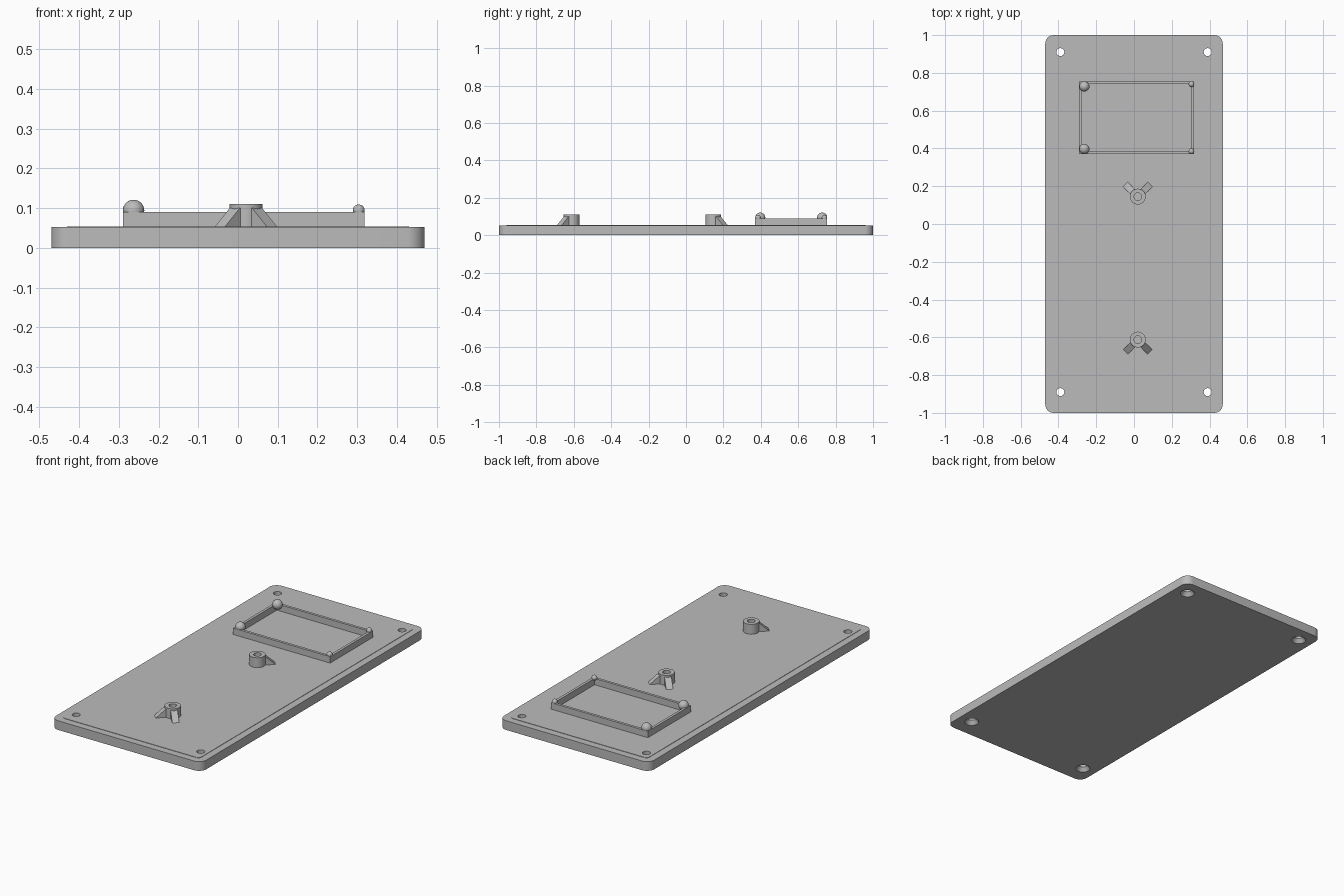
import bpy, bmesh, math
from mathutils import Matrix

if "Cube" in bpy.data.objects:
    bpy.data.objects.remove(bpy.data.objects["Cube"])

grey = bpy.data.materials.new("plain grey")
grey.use_nodes = True
grey.diffuse_color = (0.5, 0.5, 0.5, 1)
grey.node_tree.nodes["Principled BSDF"].inputs["Base Color"].default_value = (0.5, 0.5, 0.5, 1)

TOP = 0.054


def finish(name, bm, smooth=False):
    bmesh.ops.recalc_face_normals(bm, faces=bm.faces[:])
    mesh = bpy.data.meshes.new(name)
    bm.to_mesh(mesh)
    bm.free()
    mesh.materials.append(grey)
    ob = bpy.data.objects.new(name, mesh)
    bpy.context.collection.objects.link(ob)
    if smooth:
        smooth_off_edges(ob)
    return ob


def smooth_off_edges(ob):
    bpy.ops.object.select_all(action='DESELECT')
    ob.select_set(True)
    bpy.context.view_layer.objects.active = ob
    bpy.ops.object.shade_smooth_by_angle(angle=math.radians(35))


def rounded_slab(name, half_x, half_y, radius, z0, z1):
    """Upright prism with rounded corners."""
    bm = bmesh.new()
    ring = []
    for quarter, (sx, sy) in enumerate([(1, 1), (-1, 1), (-1, -1), (1, -1)]):
        for i in range(9):
            a = math.pi / 2 * (quarter + i / 8)
            ring.append(bm.verts.new((sx * (half_x - radius) + radius * math.cos(a),
                                      sy * (half_y - radius) + radius * math.sin(a), z0)))
    face = bm.faces.new(ring)
    up = bmesh.ops.extrude_face_region(bm, geom=[face])["geom"]
    bmesh.ops.translate(bm, vec=(0, 0, z1 - z0),
                        verts=[v for v in up if isinstance(v, bmesh.types.BMVert)])
    return finish(name, bm)


def lathe(name, profile, x, y, sides=32, closed=True):
    """Turn a closed (radius, z) profile around an upright axis."""
    bm = bmesh.new()
    rings = [[bm.verts.new((x + r * math.cos(t), y + r * math.sin(t), z)) for r, z in profile]
             for t in (2 * math.pi * k / sides for k in range(sides))]
    n = len(profile)
    for k in range(sides):
        a, b = rings[k], rings[(k + 1) % sides]
        for j in range(n if closed else n - 1):
            bm.faces.new((a[j], b[j], b[(j + 1) % n], a[(j + 1) % n]))
    if not closed:
        bm.faces.new([r[0] for r in rings])
        bm.faces.new([r[-1] for r in rings])
    return finish(name, bm, True)


def cut(ob, cutters):
    """Subtract every cutter and bake the result."""
    for c in cutters:
        mod = ob.modifiers.new("hole", 'BOOLEAN')
        mod.operation = 'DIFFERENCE'
        mod.solver = 'EXACT'
        mod.object = c
    deps = bpy.context.evaluated_depsgraph_get()
    mesh = bpy.data.meshes.new_from_object(ob.evaluated_get(deps))
    ob.modifiers.clear()
    ob.data = mesh
    smooth_off_edges(ob)


# Base plate with a barely raised panel and four countersunk screw holes
base = rounded_slab("base_plate", 0.47, 1.0, 0.045, 0, TOP - 0.002)
panel = rounded_slab("raised_panel", 0.43, 0.96, 0.02, TOP - 0.002, TOP)
bits = [lathe("screw_hole_cutter",
              [(0.042, -0.01), (0.038, 0), (0.021, 0.022), (0.021, 0.1)],
              x, y, closed=False)
        for x in (-0.39, 0.39) for y in (-0.89, 0.91)]
cut(base, bits)
cut(panel, bits)
for c in bits:
    bpy.data.objects.remove(c)

# Rectangular display frame
X0, X1, Y0, Y1, WALL, FRAME_TOP = -0.29, 0.318, 0.37, 0.755, 0.015, 0.09
bm = bmesh.new()
loops = []
for inset, z in ((0, TOP), (0, FRAME_TOP), (WALL, FRAME_TOP), (WALL, TOP)):
    loops.append([bm.verts.new((x, y, z)) for x, y in (
        (X0 + inset, Y0 + inset), (X1 - inset, Y0 + inset),
        (X1 - inset, Y1 - inset), (X0 + inset, Y1 - inset))])
for i in range(4):
    a, b = loops[i], loops[(i + 1) % 4]
    for k in range(4):
        bm.faces.new((a[k], a[(k + 1) % 4], b[(k + 1) % 4], b[k]))
finish("display_frame", bm)

# Domed knobs on the frame corners, large on one side and small on the other
for side, r, cx in (("right", 0.027, X0 + 0.027), ("left", 0.015, X1 - 0.014)):
    for end, cy in (("front", Y0 + r), ("back", Y1 - r)):
        bm = bmesh.new()
        bmesh.ops.create_uvsphere(bm, u_segments=24, v_segments=16, radius=r,
                                  matrix=Matrix.Translation((cx, cy, FRAME_TOP + 0.004)))
        finish(f"{side}_{end}_knob", bm, True)

# Hollow screw bosses, each braced by two sloping fins
BX = 0.02
for end, by, sign in (("back", 0.145, 1), ("front", -0.612, -1)):
    lathe(end + "_boss", [(0.02, TOP), (0.042, TOP), (0.042, 0.11), (0.02, 0.11)], BX, by)
    for side, angle in (("left", 45), ("right", 135)):
        bm = bmesh.new()
        outline = [(0.03, TOP), (0.092, TOP), (0.04, 0.1), (0.03, 0.1)]
        half = 0.018
        near = [bm.verts.new((d, -half, z)) for d, z in outline]
        far = [bm.verts.new((d, half, z)) for d, z in outline]
        bm.faces.new(near)
        bm.faces.new(far)
        for k in range(4):
            j = (k + 1) % 4
            bm.faces.new((near[k], near[j], far[j], far[k]))
        bm.transform(Matrix.Translation((BX, by, 0))
                     @ Matrix.Rotation(math.radians(sign * angle), 4, 'Z'))
        finish(f"{end}_boss_{side}_fin", bm)
